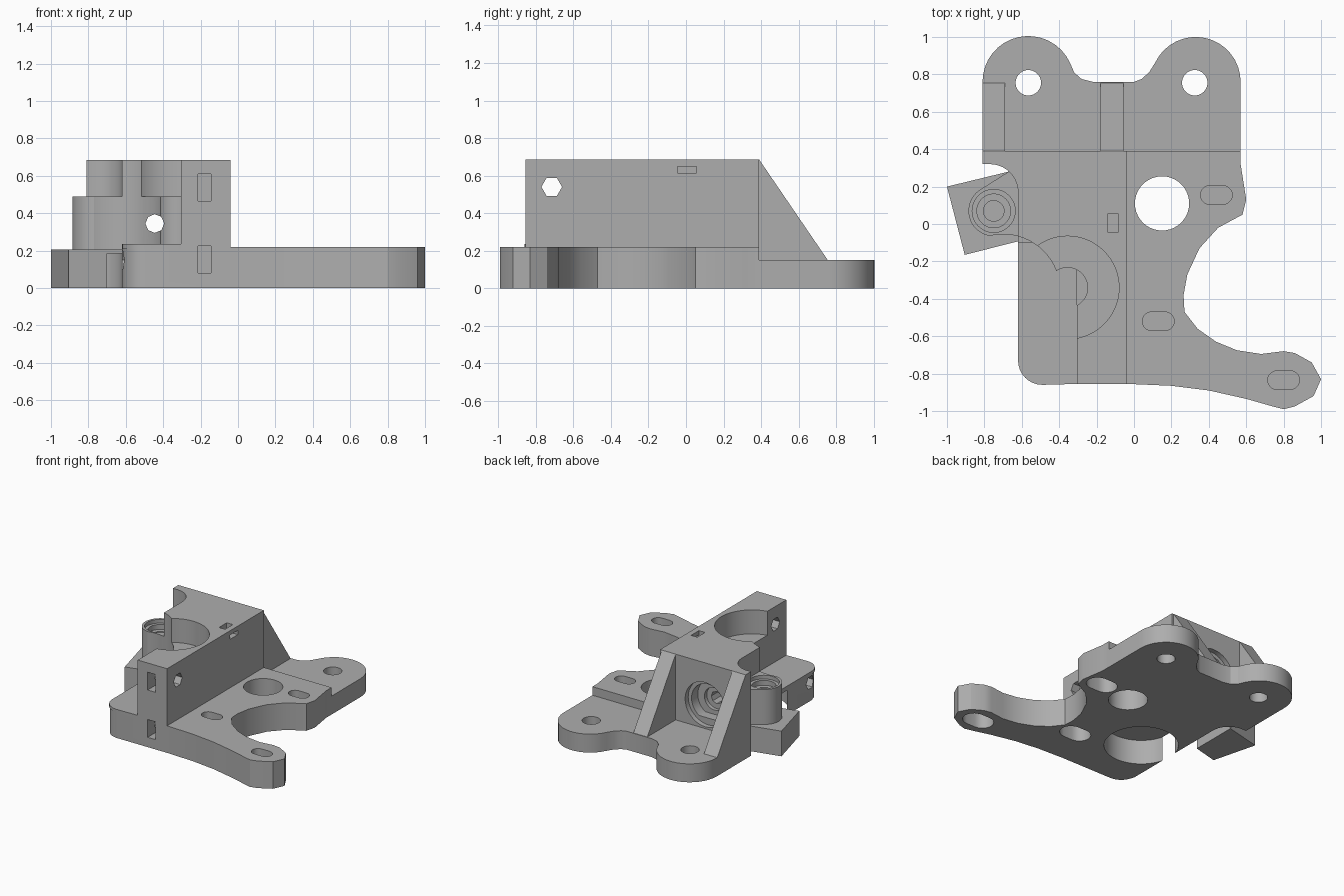
import bpy, bmesh
from math import cos, sin, radians
from mathutils import Matrix, Vector

scene_cube = bpy.data.objects.get("Cube")
if scene_cube:
    bpy.data.objects.remove(scene_cube, do_unlink=True)

grey = bpy.data.materials.new("plain grey")
grey.use_nodes = True
grey.diffuse_color = (0.42, 0.42, 0.42, 1)
grey.node_tree.nodes["Principled BSDF"].inputs["Base Color"].default_value = (0.42, 0.42, 0.42, 1)


def arc(cx, cy, r, a0, a1, n=16):
    angles = [radians(a0 + (a1 - a0) * i / n) for i in range(n + 1)]
    return [(cx + r * cos(a), cy + r * sin(a)) for a in angles]


def prism(name, pts, lo, hi, axis="z"):
    """Extrude an outline along an axis; outline is (x,y), (y,z) for x or (x,z) for y."""
    place = {"z": lambda a, b, c: (a, b, c),
             "x": lambda a, b, c: (c, a, b),
             "y": lambda a, b, c: (a, c, b)}[axis]
    bm = bmesh.new()
    face = bm.faces.new([bm.verts.new(place(a, b, lo)) for a, b in pts])
    top = bmesh.ops.extrude_face_region(bm, geom=[face])["geom"]
    shift = Vector(place(0, 0, hi - lo))
    bmesh.ops.translate(bm, vec=shift, verts=[v for v in top if isinstance(v, bmesh.types.BMVert)])
    bmesh.ops.recalc_face_normals(bm, faces=bm.faces[:])
    mesh = bpy.data.meshes.new(name)
    bm.to_mesh(mesh)
    bm.free()
    mesh.materials.append(grey)
    ob = bpy.data.objects.new(name, mesh)
    bpy.context.collection.objects.link(ob)
    return ob


def box(name, x0, x1, y0, y1, z0, z1):
    return prism(name, [(x0, y0), (x1, y0), (x1, y1), (x0, y1)], z0, z1)


def rod(cx, cy, r, lo, hi, axis="z", n=40):
    return prism("cutter", arc(cx, cy, r, 0, 360 - 360 / n, n - 1), lo, hi, axis)


def slot(cx, cy, half, r, lo, hi):
    pts = arc(cx + half, cy, r, -90, 90, 10) + arc(cx - half, cy, r, 90, 270, 10)
    return prism("cutter", pts, lo, hi)


def cut(target, *tools, operation="DIFFERENCE"):
    for tool in tools:
        tool.hide_render = True
        mod = target.modifiers.new("cut", "BOOLEAN")
        mod.operation = operation
        mod.solver = "EXACT"
        mod.object = tool
        bpy.context.view_layer.objects.active = target
        bpy.ops.object.modifier_apply(modifier=mod.name)
        bpy.data.objects.remove(tool, do_unlink=True)


# Shared layout
GEAR = (-0.355, -0.34)
IDLER = (-0.70, -0.36, 0.305)
PIVOT = (-0.75, 0.07)
BACK = 0.39
TOP = 0.685
relief = arc(-0.77, 0.17, 0.15, 90, 0, 10)

# Base plate with a curved arm
outline = arc(-0.49, -0.73, 0.125, 180, 270, 8)
outline[0] = (-0.62, -0.73)
outline += [(-0.03, -0.855), (0.2, -0.865), (0.4, -0.89), (0.6, -0.935),
            (0.74, -0.975), (0.8, -0.99), (0.86, -0.975), (0.96, -0.92),
            (1.0, -0.83), (0.95, -0.74), (0.86, -0.69), (0.8, -0.68),
            (0.68, -0.695), (0.55, -0.675), (0.44, -0.63), (0.34, -0.56),
            (0.27, -0.47), (0.265, -0.38), (0.285, -0.27), (0.35, -0.13),
            (0.45, -0.02), (0.58, 0.05), (0.6, 0.13), (0.57, 0.32),
            (0.57, BACK), (-0.81, BACK), (-0.81, 0.32)]
plate = prism("base_plate", outline + relief, 0, 0.22)
cut(plate, rod(0.15, 0.11, 0.145, -0.1, 0.5))
for x, y in [(0.44, 0.155), (0.13, -0.52), (0.8, -0.835)]:
    cut(plate, slot(x, y, 0.035, 0.05, 0.135, 0.4), slot(x, y, 0.04, 0.085, -0.1, 0.12))

# Raised floor beside the drive block
floor = prism("drive_floor", arc(-0.49, -0.73, 0.13, 180, 270, 8) +
              [(-0.305, -0.855), (-0.305, -0.1), (-0.62, -0.1)], 0.21, 0.235)
# Motor recess underneath, breaking out through the side
cut(plate, rod(*GEAR, 0.275, -0.1, 0.2))

# Rear flange with two rounded lugs
flange_pts = [(-0.81, BACK), (0.57, BACK)] + arc(0.33, 0.76, 0.24, 0, 155)
flange_pts += [(0.08, 0.81), (0.04, 0.775), (0, 0.76), (-0.22, 0.76), (-0.28, 0.775), (-0.32, 0.81)]
flange_pts += arc(-0.565, 0.76, 0.245, 25, 180)
flange = prism("rear_flange", flange_pts, 0, 0.15)
for x in (-0.565, 0.325):
    cut(flange, rod(x, 0.755, 0.068, -0.1, 0.3))

# Drive block with its stepped gear bore
block = prism("drive_block", [(-0.62, -0.855), (-0.04, -0.855), (-0.04, BACK), (-0.81, BACK),
                              (-0.81, 0.32)] + relief, 0.2, TOP)
cut(block,
    box("cutter", -0.9, -0.305, -1, GEAR[1], 0.1, 1),
    rod(*GEAR, 0.275, 0.49, 1, n=64),
    rod(*GEAR, 0.107, 0.1, 1),
    rod(*IDLER, 0.1, 1, n=64))

# Feed hole and stepped seat in the rear face
cut(block,
    rod(-0.445, 0.345, 0.05, -0.5, 0.6, "y", 8),
    rod(-0.445, 0.345, 0.18, 0.35, 0.6, "y"),
    rod(-0.445, 0.345, 0.15, 0.27, 0.6, "y"),
    rod(-0.445, 0.345, 0.09, 0.24, 0.6, "y"))
cut(plate, rod(-0.445, 0.345, 0.18, 0.35, 0.6, "y"))

# Clamp bolt holes and nut pockets at the front, cable tie slot on top
cut(block,
    rod(-0.715, 0.54, 0.055, -0.5, 0.2, "x", 6),
    box("cutter", -0.215, -0.145, -1, -0.65, 0.465, 0.61),
    box("cutter", -0.215, -0.145, -1, -0.65, 0.1, 0.225),
    box("cutter", -0.14, -0.085, -0.045, 0.055, 0.615, 1),
    box("cutter", -0.12, 0.1, -0.045, 0.055, 0.615, 0.65))
cut(plate,
    rod(-0.715, 0.15, 0.055, -0.8, -0.18, "x", 6),
    box("cutter", -0.215, -0.145, -1, -0.65, 0.08, 0.4))

# Triangular gussets behind the block
for name, x0, x1 in [("right_gusset", -0.81, -0.69), ("left_gusset", -0.18, -0.055)]:
    prism(name, [(BACK, 0.14), (0.755, 0.15), (BACK, TOP)], x0, x1, "x")

# Tensioner post with a stepped hole
post_pts = arc(*PIVOT, 0.135, 120, 270, 20) + [(-0.61, -0.065), (-0.61, 0.24), (-0.67, 0.28)]
post = prism("tensioner_post", post_pts, 0.19, 0.49)
cut(post, rod(*IDLER, 0.1, 1, n=64),
    rod(*PIVOT, 0.115, 0.46, 1),
    rod(*PIVOT, 0.09, 0.42, 1),
    rod(*PIVOT, 0.055, 0.21, 1))

# Tilted foot below the post, with a gap beside the plate
foot = prism("tensioner_foot", [(-1.0, 0.2), (-0.905, -0.165), (-0.61, -0.09), (-0.61, 0.22), (-0.67, 0.28)],
             0, 0.205)
cut(foot, box("cutter", -0.7, -0.5, -0.4, 0.4, -0.1, 0.185))

# Smooth the round walls, keep edges crisp
bpy.ops.object.select_all(action="DESELECT")
for ob in (plate, floor, flange, block, post, foot):
    ob.select_set(True)
    bpy.context.view_layer.objects.active = ob
bpy.ops.object.shade_smooth_by_angle(angle=radians(25))
